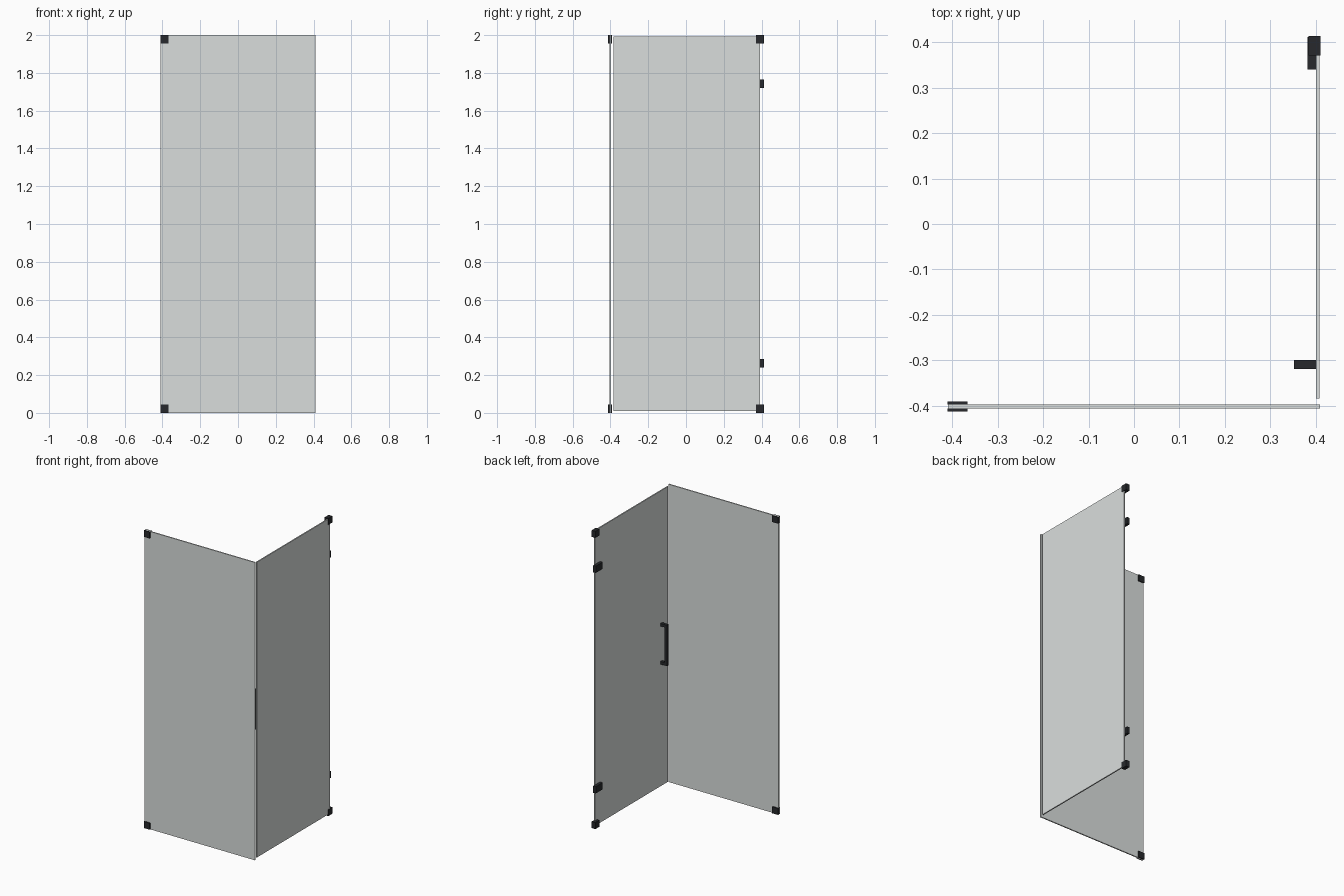
import bpy, bmesh
from mathutils import Vector

if "Cube" in bpy.data.objects:
    bpy.data.objects.remove(bpy.data.objects["Cube"])


def material(name, color):
    m = bpy.data.materials.new(name)
    m.diffuse_color = color
    m.use_nodes = True
    m.node_tree.nodes["Principled BSDF"].inputs["Base Color"].default_value = m.diffuse_color
    return m


glass = material("pale_glass", (0.70, 0.73, 0.72, 1))
black = material("black_metal", (0.02, 0.022, 0.025, 1))


def boxes(name, spans, mat):
    """One object from boxes given as (x0, x1, y0, y1, z0, z1)."""
    bm = bmesh.new()
    for x0, x1, y0, y1, z0, z1 in spans:
        cube = bmesh.ops.create_cube(bm, size=1)
        for v in cube["verts"]:
            v.co = Vector((x1 if v.co.x > 0 else x0,
                           y1 if v.co.y > 0 else y0,
                           z1 if v.co.z > 0 else z0))
    mesh = bpy.data.meshes.new(name)
    bm.to_mesh(mesh)
    bm.free()
    mesh.materials.append(mat)
    ob = bpy.data.objects.new(name, mesh)
    bpy.context.collection.objects.link(ob)
    return ob


# Glass panels: fixed front pane and side door
boxes("fixed_panel", [(-0.41, 0.41, -0.406, -0.398, 0, 2)], glass)
boxes("door_panel", [(0.401, 0.409, -0.384, 0.392, 0.01, 1.993)], glass)

for level, z0, z1 in (("lower", 0.0, 0.044), ("upper", 1.956, 2.0)):
    # Pairs of plates gripping the fixed panel
    boxes(level + "_panel_clip",
          [(-0.411, -0.367, -0.413, -0.406, z0, z1),
           (-0.411, -0.367, -0.398, -0.391, z0, z1)], black)
    # Pivot blocks at the wall edge of the door
    boxes(level + "_door_pivot", [(0.384, 0.411, 0.371, 0.414, z0, z1)], black)

# Hinges on the inside of the door
for level, z in (("lower", 0.262), ("upper", 1.743)):
    boxes(level + "_hinge",
          [(0.382, 0.401, 0.34, 0.412, z - 0.023, z + 0.023)], black)

# Handle: upright grip with two posts
boxes("door_handle",
      [(0.352, 0.371, -0.319, -0.30, 0.83, 1.105)]
      + [(0.371, 0.401, -0.319, -0.30, z, z + 0.019) for z in (0.83, 1.086)],
      black)
